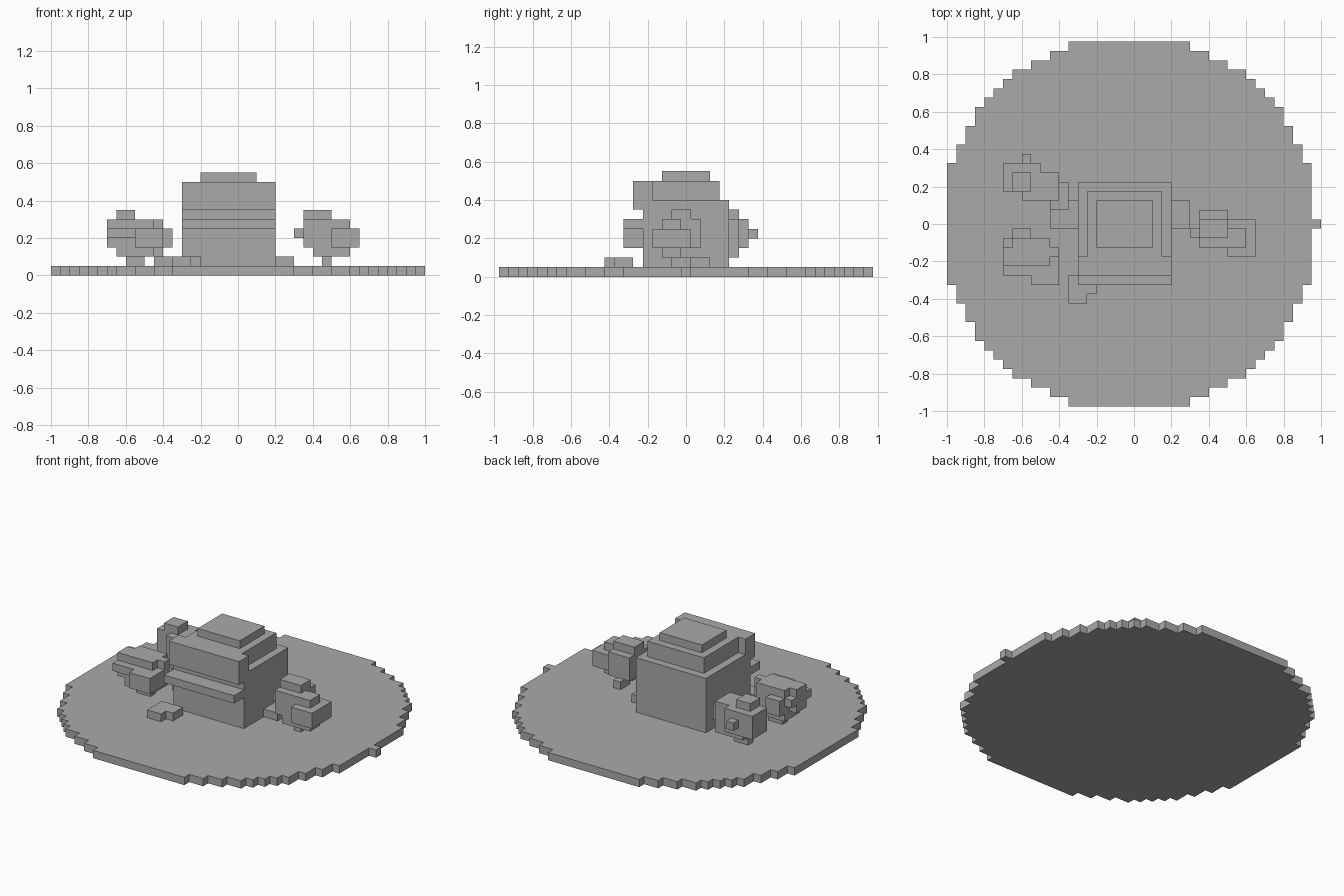
import bpy
import bmesh
from mathutils import Matrix, Vector

cube = bpy.data.objects.get("Cube")
if cube:
    bpy.data.objects.remove(cube, do_unlink=True)

V = 0.05  # size of one block

stone = bpy.data.materials.new("plain_grey")
stone.use_nodes = True
GREY = (0.4, 0.4, 0.4, 1)
stone.diffuse_color = GREY
stone.node_tree.nodes["Principled BSDF"].inputs["Base Color"].default_value = GREY


def finish(name, bm):
    bmesh.ops.recalc_face_normals(bm, faces=bm.faces)
    mesh = bpy.data.meshes.new(name)
    bm.to_mesh(mesh)
    bm.free()
    mesh.materials.append(stone)
    obj = bpy.data.objects.new(name, mesh)
    bpy.context.collection.objects.link(obj)
    return obj


def blocks(name, *boxes):
    """One object from boxes given as x0, x1, y0, y1, z0, z1."""
    bm = bmesh.new()
    for x0, x1, y0, y1, z0, z1 in boxes:
        centre = Vector((x0 + x1, y0 + y1, z0 + z1)) / 2
        size = (x1 - x0, y1 - y0, z1 - z0, 1)
        bmesh.ops.create_cube(bm, size=1, matrix=Matrix.Translation(centre) @ Matrix.Diagonal(size))
    return finish(name, bm)


# Round ground plate with a stepped rim: one quarter turned four times
eighth = [(.975, .325), (.925, .425), (.875, .525), (.825, .625), (.775, .675), (.725, .725)]
corners = eighth + [(y, x) for x, y in reversed(eighth[:-1])]
quarter = []
for i, (x, y) in enumerate(corners):
    quarter.append((x, y))
    if i + 1 < len(corners):
        quarter.append((corners[i + 1][0], y))
outline = []
for turn in range(4):
    outline += quarter
    quarter = [(-y, x) for x, y in quarter]
bm = bmesh.new()
face = bm.faces.new([bm.verts.new((x - V / 2, y, 0)) for x, y in outline])
top = bmesh.ops.extrude_face_region(bm, geom=[face])
bmesh.ops.translate(bm, vec=(0, 0, V),
                    verts=[g for g in top["geom"] if isinstance(g, bmesh.types.BMVert)])
finish("ground_plate", bm)
blocks("rim_nub", (.95, 1, -.025, .025, 0, V))

# House
blocks("house_walls", (-.3, .2, -.225, .225, V, .4))
blocks("front_ledge", (-.3, .2, -.325, -.225, .25, .3))
blocks("front_parapet", (-.3, .2, -.275, -.175, .35, .5))
blocks("roof_tier", (-.25, .15, -.175, .175, .4, .5))
blocks("roof_cap", (-.2, .1, -.125, .125, .5, .55))

# Low slabs on the ground
blocks("front_stone", (-.35, -.25, -.425, -.275, V, .1), (-.25, -.2, -.375, -.275, V, .1))
blocks("left_step", (.2, .3, -.025, .125, V, .1))
blocks("right_step", (-.45, -.3, -.025, .125, V, .1))

# Bushes on short trunks
blocks("rear_bush",
       (-.7, -.5, .175, .325, .15, .3),
       (-.65, -.55, .175, .275, .3, .35),
       (-.6, -.55, .325, .375, .2, .25),
       (-.6, -.4, .125, .275, .1, .3),
       (-.45, -.35, .075, .225, .15, .25))
blocks("rear_trunk", (-.6, -.5, .175, .225, V, .1))
blocks("front_bush",
       (-.7, -.55, -.225, -.125, .15, .3),
       (-.7, -.55, -.275, -.075, .2, .25),
       (-.65, -.45, -.225, -.075, .1, .3),
       (-.65, -.55, -.075, -.025, .15, .25),
       (-.55, -.4, -.325, -.175, .15, .25),
       (-.45, -.4, -.175, -.125, .15, .3))
blocks("front_trunk", (-.6, -.5, -.175, -.125, V, .1))
blocks("left_bush",
       (.35, .5, -.125, .075, .15, .3),
       (.35, .5, -.075, .025, .3, .35),
       (.3, .35, -.075, -.025, .2, .25),
       (.4, .6, -.125, -.025, .1, .3),
       (.5, .65, -.175, .025, .15, .25))
blocks("left_trunk", (.45, .5, -.075, .025, V, .1))
